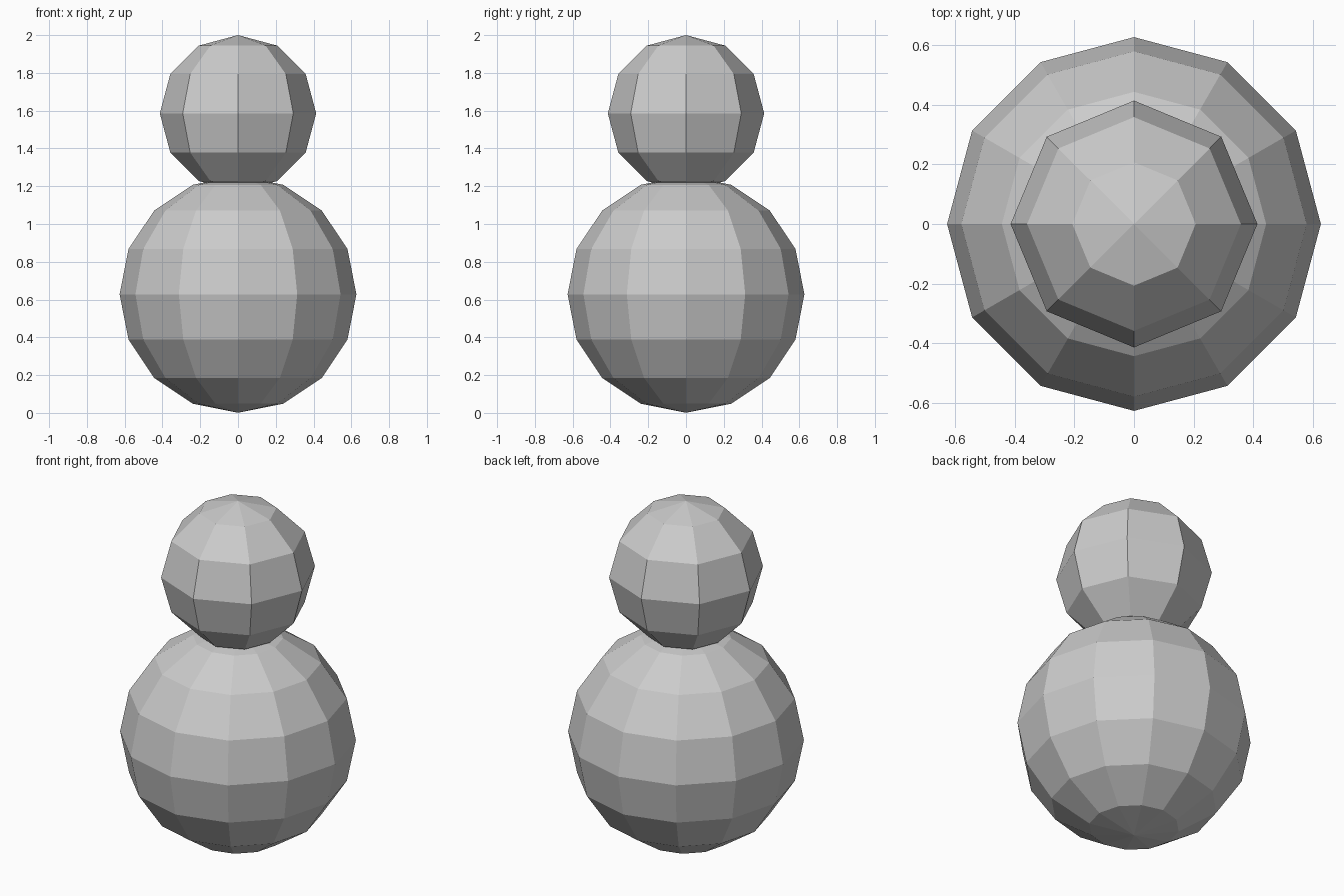
import bpy

if "Cube" in bpy.data.objects:
    bpy.data.objects.remove(bpy.data.objects["Cube"])


def ball(name, radius, height, segments, rings):
    """Flat-shaded low-poly sphere centred on the z axis."""
    bpy.ops.mesh.primitive_uv_sphere_add(
        segments=segments, ring_count=rings, radius=radius, location=(0, 0, height))
    obj = bpy.context.object
    obj.name = name
    bpy.ops.object.shade_flat()
    return obj


# Large lower ball
ball("body", 0.627, 0.628, 12, 8)

# Smaller upper ball, sunk slightly into the body
ball("head", 0.414, 1.586, 8, 6)
